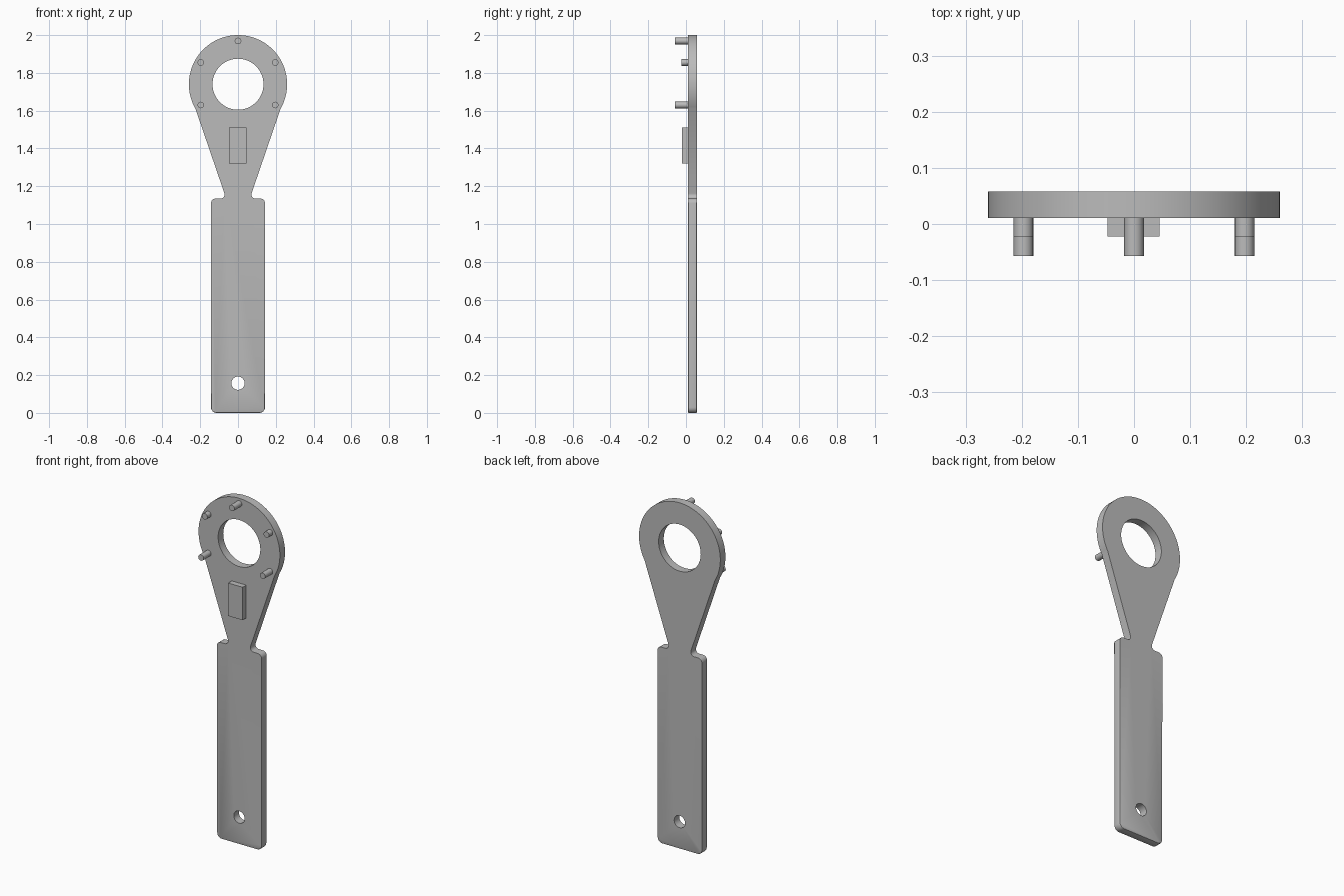
import bpy, bmesh
from math import pi, sin, cos, asin, radians

cube = bpy.data.objects.get("Cube")
if cube:
    bpy.data.objects.remove(cube, do_unlink=True)

grey = bpy.data.materials.new("plain grey")
grey.use_nodes = True
colour = (0.5, 0.5, 0.5, 1)
grey.diffuse_color = colour
grey.node_tree.nodes["Principled BSDF"].inputs["Base Color"].default_value = colour

FRONT, BACK = 0.011, 0.058
RING_Z, RING_R, HOLE_R = 1.74, 0.26, 0.135


def finish(name, bm):
    bmesh.ops.recalc_face_normals(bm, faces=bm.faces[:])
    mesh = bpy.data.meshes.new(name)
    bm.to_mesh(mesh)
    bm.free()
    mesh.materials.append(grey)
    ob = bpy.data.objects.new(name, mesh)
    bpy.context.collection.objects.link(ob)
    return ob


def arc(x, z, r, a0, a1, n):
    angles = [radians(a0 + (a1 - a0) * i / n) for i in range(n + 1)]
    return [(x + r * cos(a), z + r * sin(a)) for a in angles]


def prism(name, outline, y0, y1, soft_below=None):
    """Extrude an x-z outline along y, optionally softening the low rim."""
    bm = bmesh.new()
    face = bm.faces.new([bm.verts.new((x, y0, z)) for x, z in outline])
    new = bmesh.ops.extrude_face_region(bm, geom=[face])["geom"]
    for v in new:
        if isinstance(v, bmesh.types.BMVert):
            v.co.y = y1
    if soft_below:
        rim = [e for e in bm.edges
               if abs(e.verts[0].co.y - e.verts[1].co.y) < 1e-5
               and all(v.co.z < soft_below for v in e.verts)]
        bmesh.ops.bevel(bm, geom=rim, offset=0.005, segments=2,
                        affect='EDGES', profile=0.5)
    return finish(name, bm)


def disc(x, z, r, n):
    return arc(x, z, r, 0, 360 * (n - 1) / n, n - 1)


# Right half of the plate outline, from bottom to top
kink = -asin(0.13 / RING_R) * 180 / pi
half = arc(0.113, 0.03, 0.03, -90, 0, 6)           # bottom corner
half += arc(0.118, 1.11, 0.025, 0, 90, 6)          # shoulder
half += arc(0.092, 1.156, 0.021, 270, 162, 6)      # neck fillet
half += arc(0, RING_Z, RING_R, kink, 90, 48)       # ring
outline = half + [(-x, z) for x, z in reversed(half[:-1])]
plate = prism("handle_plate", outline, FRONT, BACK, soft_below=1.115)

# Ring opening and hanging hole
for name, z, r, n in (("ring_cutter", RING_Z, HOLE_R, 72),
                      ("hang_cutter", 0.157, 0.035, 32)):
    cutter = prism(name, disc(0, z, r, n), -0.1, 0.2)
    bpy.context.view_layer.objects.active = plate
    mod = plate.modifiers.new(name, 'BOOLEAN')
    mod.operation = 'DIFFERENCE'
    mod.solver = 'EXACT'
    mod.object = cutter
    bpy.ops.object.modifier_apply(modifier=name)
    bpy.data.objects.remove(cutter, do_unlink=True)

# Raised block on the taper
block = prism("raised_block", [(-0.047, 1.32), (0.045, 1.32),
                               (0.045, 1.51), (-0.047, 1.51)], -0.022, FRONT)

# Pins around the ring
pins = [prism("top_pin", disc(0, 1.969, 0.0175, 24), -0.057, FRONT)]
for side, s in (("left", 1), ("right", -1)):
    for level, z, tip in (("upper", 1.855, -0.023), ("lower", 1.63, -0.057)):
        pins.append(prism(f"{level}_{side}_pin",
                          disc(s * 0.197, z, 0.0175, 24), tip, FRONT))

# Smooth the round walls, keep edges sharp
bpy.ops.object.select_all(action='DESELECT')
for ob in [plate] + pins:
    ob.select_set(True)
bpy.context.view_layer.objects.active = plate
bpy.ops.object.shade_smooth_by_angle(angle=radians(30))
